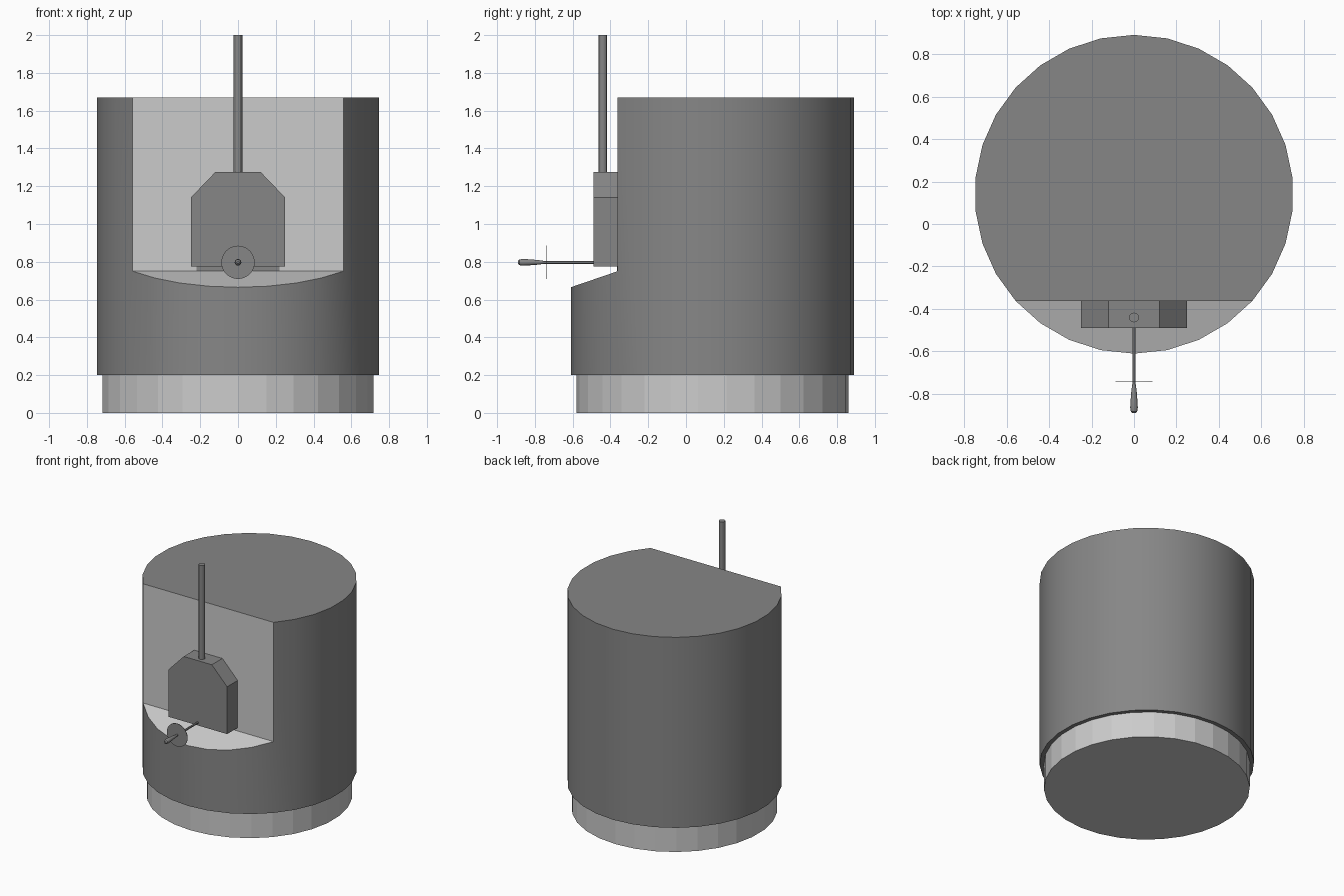
import bpy, bmesh
from math import pi, sin, cos, radians

if "Cube" in bpy.data.objects:
    bpy.data.objects.remove(bpy.data.objects["Cube"])


def material(name, grey):
    m = bpy.data.materials.new(name)
    m.diffuse_color = (grey, grey, grey, 1)
    m.use_nodes = True
    m.node_tree.nodes["Principled BSDF"].inputs["Base Color"].default_value = m.diffuse_color
    return m


DARK = material("dark_grey", 0.24)
LIGHT = material("light_grey", 0.56)


def make_object(name, bm, smooth=False, mat=DARK):
    bmesh.ops.recalc_face_normals(bm, faces=bm.faces)
    mesh = bpy.data.meshes.new(name)
    bm.to_mesh(mesh)
    bm.free()
    mesh.materials.append(mat)
    ob = bpy.data.objects.new(name, mesh)
    bpy.context.collection.objects.link(ob)
    if smooth:
        smooth_object(ob)
    return ob


def smooth_object(ob):
    bpy.ops.object.select_all(action='DESELECT')
    ob.select_set(True)
    bpy.context.view_layer.objects.active = ob
    bpy.ops.object.shade_smooth_by_angle(angle=radians(30))


def extrude(name, points, offset, smooth=False, mat=DARK):
    # closed outline pushed along an offset vector
    bm = bmesh.new()
    face = bm.faces.new([bm.verts.new(p) for p in points])
    ext = bmesh.ops.extrude_face_region(bm, geom=[face], use_keep_orig=True)
    moved = [v for v in ext['geom'] if isinstance(v, bmesh.types.BMVert)]
    bmesh.ops.translate(bm, verts=moved, vec=offset)
    return make_object(name, bm, smooth, mat)


def cylinder(name, radius, z0, z1, y, sides, smooth=False, mat=DARK):
    # first corner points straight to the front
    angles = [2 * pi * i / sides for i in range(sides)]
    ring = [(radius * sin(a), y - radius * cos(a), z0) for a in angles]
    return extrude(name, ring, (0, 0, z1 - z0), smooth, mat)


def lathe_y(name, profile, z, sides=12):
    # (y, radius) profile turned around a horizontal axis
    bm = bmesh.new()
    rings = [[bm.verts.new((r * cos(2 * pi * i / sides), y, z + r * sin(2 * pi * i / sides)))
              for i in range(sides)] for y, r in profile]
    for a, b in zip(rings, rings[1:]):
        for i in range(sides):
            j = (i + 1) % sides
            bm.faces.new((a[i], a[j], b[j], b[i]))
    bm.faces.new(rings[0])
    bm.faces.new(rings[-1])
    return make_object(name, bm, True)


SIDES, CY, R = 30, 0.14, 0.75
WALL = CY - R * sin(radians(42))      # flat front wall
TAP_Z = 0.797

# foot ring and drum
cylinder("base_ring", 0.72, 0, 0.2, CY, SIDES, mat=LIGHT)
drum = cylinder("drum", R, 0.2, 1.67, CY, SIDES)

# notch with flat back wall and sloping ledge
slope = (0.75 - 0.665) / (WALL + 0.61)
cutter = extrude("notch_cutter", [(-1, WALL, 0.75), (-1, WALL, 2), (-1, -1, 2),
                                  (-1, -1, 0.75 + slope * (-1 - WALL))], (2, 0, 0))
cut = drum.modifiers.new("notch", 'BOOLEAN')
cut.operation = 'DIFFERENCE'
cut.solver = 'EXACT'
cut.object = cutter
bpy.context.view_layer.objects.active = drum
bpy.ops.object.modifier_apply(modifier=cut.name)
bpy.data.objects.remove(cutter)
smooth_object(drum)

# lighter notch faces
drum.data.materials.clear()
drum.data.materials.append(DARK)
drum.data.materials.append(LIGHT)
for f in drum.data.polygons:
    on_wall = f.normal.y < -0.99 and abs(f.center.y - WALL) < 0.01
    on_ledge = 0.5 < f.normal.z < 0.99
    f.material_index = 1 if on_wall or on_ledge else 0

# tap housing with chamfered shoulders
half = [(0.25, 0.775), (0.25, 1.14), (0.12, 1.275)]
outline = half + [(-x, z) for x, z in reversed(half)]
extrude("tap_housing", [(x, WALL, z) for x, z in outline], (0, -0.49 - WALL, 0))

# thin backing strip under the housing
strip = [(-0.22, 0.75), (0.22, 0.75), (0.22, 0.785), (-0.22, 0.785)]
extrude("backing_strip", [(x, WALL, z) for x, z in strip], (0, -0.004, 0))

# upright pipe
cylinder("pipe", 0.023, 1.27, 2.0, -0.44, 12, True)

# tap rod, grip and guard disc
lathe_y("tap_rod", [(-0.48, 0.008), (-0.77, 0.008)], TAP_Z)
lathe_y("tap_grip", [(-0.755, 0.008), (-0.78, 0.012), (-0.83, 0.016), (-0.865, 0.018),
                     (-0.882, 0.015), (-0.89, 0.007)], TAP_Z)
lathe_y("guard_disc", [(-0.739, 0.088), (-0.742, 0.088)], TAP_Z, 32)
